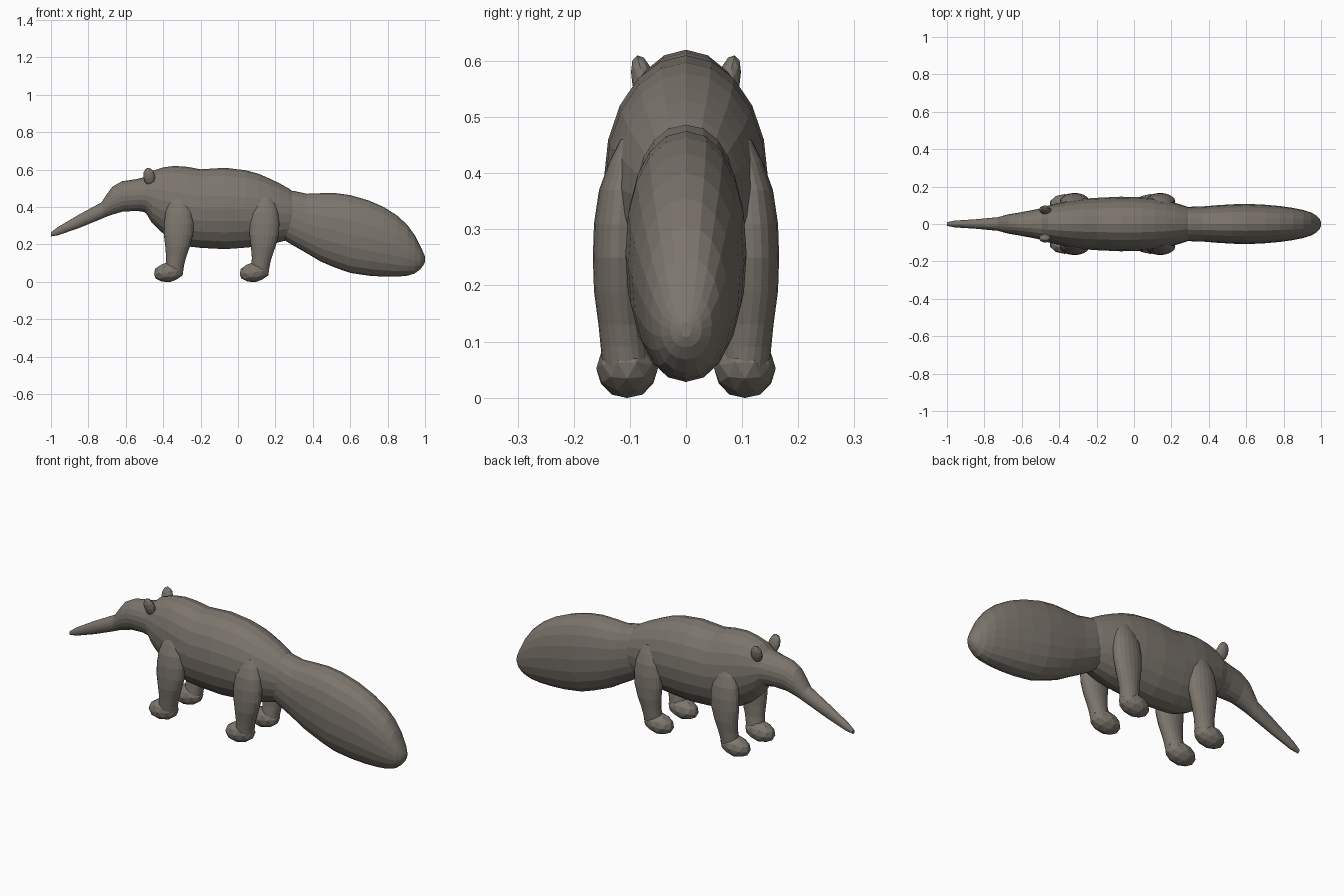
import bpy, bmesh, math
from mathutils import Matrix

if "Cube" in bpy.data.objects:
    bpy.data.objects.remove(bpy.data.objects["Cube"])

SIDES = 20
ANGLES = [2 * math.pi * i / SIDES for i in range(SIDES)]

FUR = bpy.data.materials.new("dark_brown_fur")
FUR.diffuse_color = (.20, .178, .152, 1)
FUR.use_nodes = True
FUR.node_tree.nodes["Principled BSDF"].inputs["Base Color"].default_value = FUR.diffuse_color


def finish(name, bm):
    me = bpy.data.meshes.new(name)
    bm.to_mesh(me)
    bm.free()
    me.materials.append(FUR)
    ob = bpy.data.objects.new(name, me)
    bpy.context.collection.objects.link(ob)
    return ob


def skin(name, rings):
    """Flat-shaded tube through rings of points, capped at both ends."""
    bm = bmesh.new()
    loops = [[bm.verts.new(p) for p in ring] for ring in rings]
    for a, b in zip(loops, loops[1:]):
        for i in range(len(a)):
            j = (i + 1) % len(a)
            bm.faces.new((a[i], a[j], b[j], b[i]))
    bm.faces.new(loops[0])
    bm.faces.new(loops[-1])
    bmesh.ops.recalc_face_normals(bm, faces=bm.faces)
    return finish(name, bm)


def rounded(v, power):
    return math.copysign(abs(v) ** power, v)


def along_x(name, sections, power=1.0):
    """Sections: x, top z, bottom z, half width. Power under 1 fills the corners."""
    return skin(name, [[(x, w * rounded(math.sin(a), power),
                         (t + b) / 2 + (t - b) / 2 * rounded(math.cos(a), power))
                        for a in ANGLES] for x, t, b, w in sections])


def along_z(name, sections, dx, side):
    """Sections: z, centre x, radius x, centre y, radius y."""
    return skin(name, [[(dx + cx + rx * math.cos(a), side * (cy + ry * math.sin(a)), z)
                        for a in ANGLES] for z, cx, rx, cy, ry in sections])


def ellipsoid(name, centre, radii, tilt_x=0, tilt_y=0):
    bm = bmesh.new()
    bmesh.ops.create_icosphere(bm, subdivisions=2, radius=1)
    m = (Matrix.Translation(centre) @ Matrix.Rotation(tilt_x, 4, 'X')
         @ Matrix.Rotation(tilt_y, 4, 'Y') @ Matrix.Diagonal((*radii, 1)))
    bmesh.ops.transform(bm, matrix=m, verts=bm.verts)
    return finish(name, bm)


# Head with long tapering snout
along_x("head", [
    (-1.0, .265, .243, .010), (-.96, .295, .25, .018), (-.85, .36, .288, .025),
    (-.73, .425, .337, .036), (-.70, .47, .35, .044), (-.67, .51, .36, .052),
    (-.62, .538, .375, .060), (-.54, .55, .38, .075), (-.48, .565, .37, .088),
    (-.40, .58, .33, .095)])

# Body
along_x("body", [
    (-.53, .535, .395, .065), (-.49, .565, .365, .088), (-.46, .592, .315, .098),
    (-.40, .612, .258, .112), (-.34, .62, .22, .125), (-.27, .615, .19, .135),
    (-.20, .602, .182, .140), (-.07, .61, .175, .146), (.04, .597, .183, .143),
    (.11, .578, .19, .136), (.17, .552, .20, .126), (.22, .528, .212, .113),
    (.27, .500, .225, .098), (.32, .465, .25, .080)])

# Bushy tail
along_x("tail", [
    (.16, .48, .28, .07), (.24, .490, .228, .086), (.30, .486, .192, .092),
    (.37, .471, .152, .094), (.44, .474, .11, .100), (.52, .475, .076, .105),
    (.60, .464, .048, .108), (.70, .435, .033, .103), (.78, .40, .028, .096),
    (.85, .355, .028, .086), (.905, .305, .033, .075), (.945, .25, .045, .062),
    (.975, .19, .068, .046), (.992, .155, .09, .028), (1.0, .135, .108, .010)], .93)

# Legs, feet and ears on both sides
LEG = [(.46, .012, .030, .095, .022), (.42, .012, .056, .104, .033),
       (.37, .012, .072, .114, .041), (.31, .012, .079, .119, .045),
       (.25, .010, .078, .121, .045), (.19, .005, .066, .120, .044),
       (.13, -.003, .053, .115, .041), (.09, -.009, .049, .110, .042),
       (.05, -.014, .048, .106, .042)]
for side, word in ((-1, "right"), (1, "left")):
    for dx, end in ((-.328, "front"), (.13, "hind")):
        along_z(f"{end}_leg_{word}", LEG, dx, side)
        ellipsoid(f"{end}_foot_{word}", (dx - .042, side * .105, .052),
                  (.083, .055, .053), tilt_y=math.radians(-8))
    ellipsoid(f"ear_{word}", (-.475, side * .075, .562), (.032, .021, .050),
              tilt_x=math.radians(-14 * side), tilt_y=math.radians(-8))
